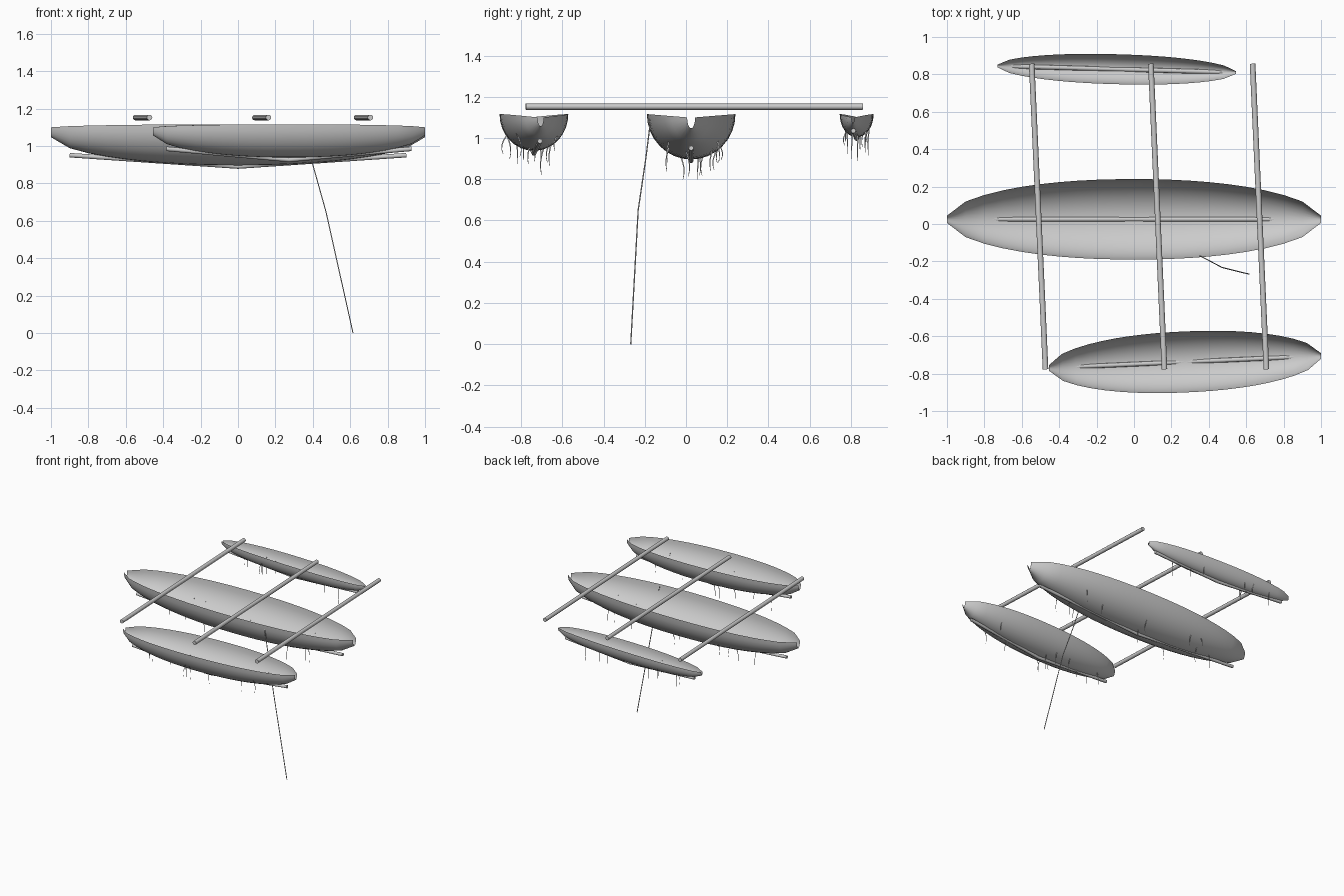
import bpy, math, random
from mathutils import Vector

if "Cube" in bpy.data.objects:
    bpy.data.objects.remove(bpy.data.objects["Cube"])

random.seed(4)


def add_mesh(name, verts, faces, smooth=True):
    me = bpy.data.meshes.new(name)
    me.from_pydata(verts, [], faces)
    me.update()
    if smooth:
        me.shade_smooth()
    ob = bpy.data.objects.new(name, me)
    bpy.context.collection.objects.link(ob)
    return ob


def add_tube(name, points, radius, sides=10):
    # capped tube along a polyline
    pts = [Vector(p) for p in points]
    verts, faces = [], []
    for i, p in enumerate(pts):
        d = (pts[min(i + 1, len(pts) - 1)] - pts[max(i - 1, 0)]).normalized()
        ref = Vector((1, 0, 0)) if abs(d.z) > 0.7 else Vector((0, 0, 1))
        u = d.cross(ref).normalized()
        v = d.cross(u)
        for k in range(sides):
            a = math.tau * k / sides
            verts.append(p + radius * (u * math.cos(a) + v * math.sin(a)))
    for i in range(len(pts) - 1):
        for k in range(sides):
            a, b = i * sides + k, i * sides + (k + 1) % sides
            faces.append((a, b, b + sides, a + sides))
    faces.append(tuple(range(sides))[::-1])
    faces.append(tuple(range(len(verts) - sides, len(verts))))
    ob = add_mesh(name, verts, faces, False)
    bpy.ops.object.select_all(action='DESELECT')
    bpy.context.view_layer.objects.active = ob
    ob.select_set(True)
    bpy.ops.object.shade_smooth_by_angle(angle=math.radians(50))


def build_boat(name, p0, p1, half_width, depth, keel_mid, keel_end, weeds):
    a, b = Vector((*p0, 0)), Vector((*p1, 0))
    mid, axis = (a + b) / 2, (b - a) / 2
    side = Vector((-axis.y, axis.x, 0)).normalized()

    def point(t, ang):
        f = max(0.0, 1 - abs(t) ** 2.2) ** 0.6
        w = half_width * (0.09 + 0.91 * f)
        d = depth * (0.24 + 0.76 * f)
        rim = 1.10 + 0.016 * f
        p = mid + axis * t + side * (w * math.cos(ang))
        p.z = rim - d * math.sin(ang)
        return p

    # open half-round shell, open at both tips
    n, m = 20, 16
    verts = [point(-1 + 2 * i / n, math.pi * j / m)
             for i in range(n + 1) for j in range(m + 1)]
    faces = [(i * (m + 1) + j, (i + 1) * (m + 1) + j,
              (i + 1) * (m + 1) + j + 1, i * (m + 1) + j + 1)
             for i in range(n) for j in range(m)]
    add_mesh(name + "_hull", verts, faces)

    # bent keel pole under the hull
    up = Vector((0, 0, 1))
    add_tube(name + "_keel", [mid - axis * 0.9 + up * keel_end,
                              mid + up * keel_mid,
                              mid + axis * 0.9 + up * keel_end], 0.012, 8)

    # flat hanging weed strands
    verts, faces = [], []
    for _ in range(weeds):
        root = point(random.uniform(-0.75, 0.75), random.uniform(0.6, 2.55))
        length = random.uniform(0.07, 0.13)
        sway = random.uniform(-0.025, 0.025)
        s = len(verts)
        for k in range(5):
            h = k / 4
            y = root.y + sway * math.sin(h * 2.4)
            z = root.z + 0.005 - length * h
            w = 0.004 * (1 - 0.7 * h)
            verts += [(root.x, y - w, z), (root.x, y + w, z)]
        faces += [(s + 2 * k, s + 2 * k + 1, s + 2 * k + 3, s + 2 * k + 2)
                  for k in range(4)]
    add_mesh(name + "_weed", verts, faces, False)


# three boats
build_boat("middle_boat", (-1, 0.025), (1, 0.025), 0.215, 0.22, 0.89, 0.951, 12)
build_boat("front_boat", (-0.455, -0.77), (1, -0.705), 0.163, 0.178, 0.926, 0.985, 12)
build_boat("back_boat", (-0.73, 0.845), (0.545, 0.81), 0.08, 0.112, 0.997, 1.035, 11)

# cross poles lashed above the boats
for i, (xb, xf) in enumerate([(-0.547, -0.473), (0.09, 0.163), (0.634, 0.708)]):
    add_tube(f"cross_pole_{i + 1}", [(xb, 0.857, 1.152), (xf, -0.777, 1.152)], 0.015, 12)

# mooring rope trailing down
add_tube("mooring_rope", [(0.35, -0.17, 1.10), (0.40, -0.195, 0.90),
                          (0.47, -0.232, 0.65), (0.615, -0.268, 0.0)], 0.003, 6)
